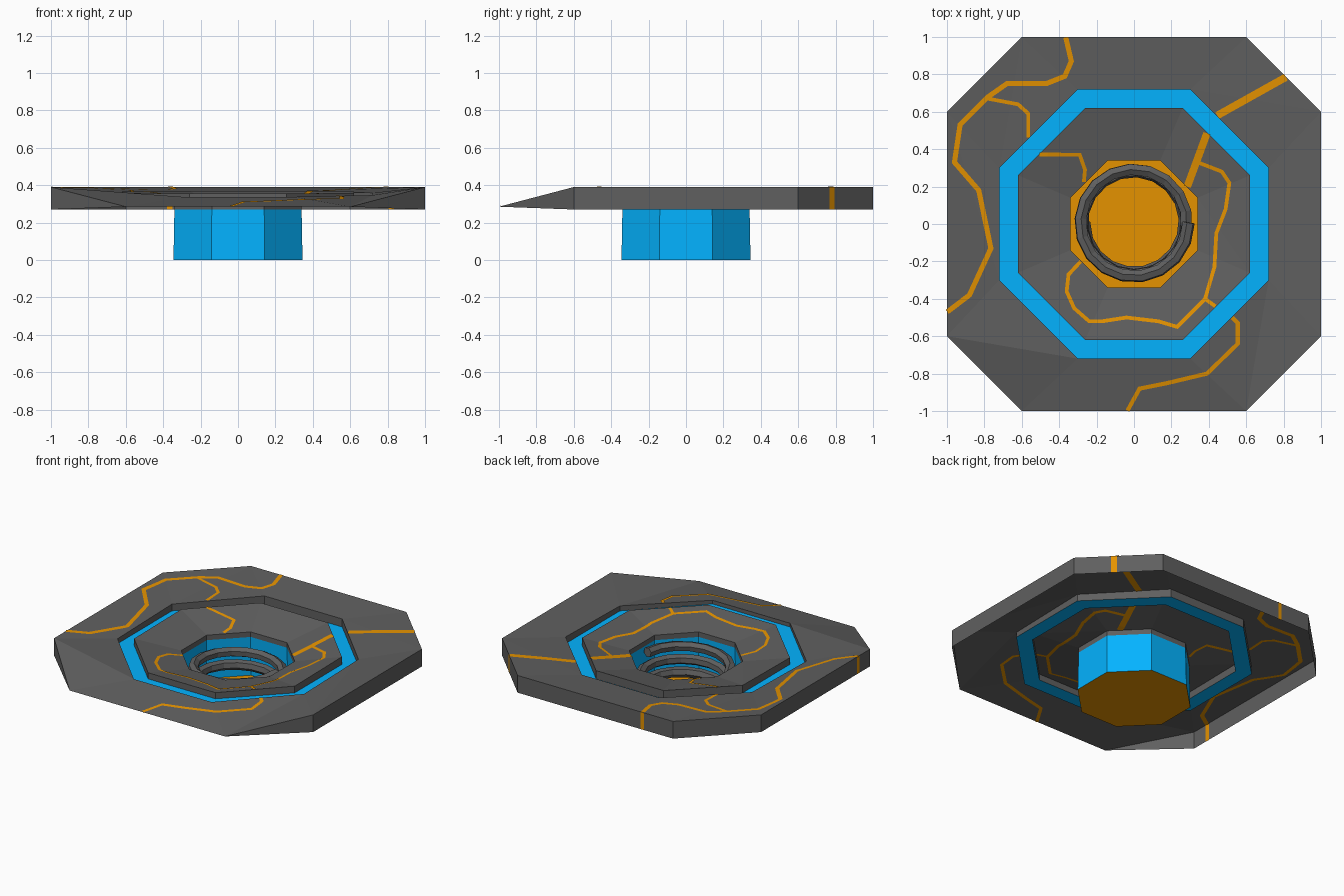
import bpy, math
from mathutils import Vector
from mathutils.bvhtree import BVHTree

if "Cube" in bpy.data.objects:
    bpy.data.objects.remove(bpy.data.objects["Cube"])


def material(name, rgb):
    m = bpy.data.materials.new(name)
    m.diffuse_color = (*rgb, 1)
    m.use_nodes = True
    m.node_tree.nodes["Principled BSDF"].inputs["Base Color"].default_value = m.diffuse_color
    return m


GREY = material("dark_grey", (0.115, 0.115, 0.115))
BLUE = material("blue", (0.001, 0.45, 1.0))
ORANGE = material("orange", (0.78, 0.29, 0.0))


def octagon(r, c, z, tilt=0.0):
    """Chamfered square: half size r, half edge length c, rising by tilt towards the back."""
    return [(x, y, z + tilt * y) for x, y in ((c, -r), (r, -c), (r, c), (c, r),
                                              (-c, r), (-r, c), (-r, -c), (-c, -r))]


def make(name, verts, faces, mat):
    me = bpy.data.meshes.new(name)
    me.from_pydata(verts, [], faces)
    me.materials.append(mat)
    ob = bpy.data.objects.new(name, me)
    bpy.context.collection.objects.link(ob)
    return ob


def loft(name, loops, mat):
    """Skin between successive octagon loops, split into triangles."""
    verts = [p for loop in loops for p in loop]
    faces = []
    for k in range(len(loops) - 1):
        for i in range(8):
            a, b = k * 8 + i, k * 8 + (i + 1) % 8
            faces += [(a, b, b + 8), (a, b + 8, a + 8)]
    # drop triangles where the wall tapers to nothing
    faces = [f for f in faces if len({verts[i] for i in f}) == 3]
    return make(name, verts, faces, mat)


# Outer plate: open shell with a thin sloping front edge
rim_bottom = octagon(1, 0.6, 0.27)
rim_top = octagon(1, 0.6, 0.39)
for i in (0, 7):
    rim_bottom[i] = rim_top[i] = (*rim_top[i][:2], 0.285)
FLOOR = 0.312
plate = loft("outer_plate", [rim_bottom, rim_top, octagon(0.72, 0.3, 0.353, 0.021),
                             octagon(0.72, 0.3, FLOOR)], GREY)

# Glowing groove floor
loft("groove_floor", [octagon(0.72, 0.3, FLOOR), octagon(0.62, 0.26, FLOOR)], BLUE)

# Inner panel sinking towards the well
panel = loft("inner_panel", [octagon(0.62, 0.26, FLOOR), octagon(0.62, 0.26, 0.362, 0.012),
                             octagon(0.34, 0.14, 0.305), octagon(0.34, 0.14, 0.27)], GREY)

# Central well
loft("well_wall", [octagon(0.345, 0.143, 0), octagon(0.34, 0.14, 0.27)], BLUE)
make("well_bottom", octagon(0.345, 0.143, 0.0), [tuple(range(8))], ORANGE)

# Coil inside the well
cu = bpy.data.curves.new("coil", "CURVE")
cu.dimensions = "3D"
cu.bevel_depth = 0.034
cu.bevel_resolution = 1
cu.use_fill_caps = True
N, TURNS = 45, 2.5
sp = cu.splines.new("POLY")
sp.points.add(N - 1)
for i, p in enumerate(sp.points):
    t = i / (N - 1)
    a = math.pi + t * TURNS * math.tau
    r = 0.268 + 0.024 * t
    p.co = (r * math.cos(a), r * math.sin(a) + 0.008, 0.04 + 0.215 * t, 1)
sp.use_smooth = False
cu.materials.append(GREY)
bpy.context.collection.objects.link(bpy.data.objects.new("coil", cu))


# Cracks: thin ribbons draped over the shells, showing on both sides
def tree_of(ob):
    return BVHTree.FromPolygons([v.co for v in ob.data.vertices],
                                [tuple(p.vertices) for p in ob.data.polygons])


def crack(name, pts, width, surface):
    tree = tree_of(surface)

    def height(x, y, old):
        hit = tree.ray_cast(Vector((x, y, 2)), Vector((0, 0, -1)))[0]
        return hit.z if hit else old

    pts = [Vector(p) for p in pts]
    path, sides = [], []
    for k, p in enumerate(pts):
        d0 = (p - pts[k - 1]).normalized() if k else (pts[1] - p).normalized()
        d1 = (pts[k + 1] - p).normalized() if k < len(pts) - 1 else d0
        t = (d0 + d1).normalized()
        sides.append(Vector((-t.y, t.x)) * width / 2 / max(0.6, t.dot(d0)))
    for k in range(len(pts) - 1):
        n = max(1, round((pts[k + 1] - pts[k]).length / 0.04))
        path += [(pts[k].lerp(pts[k + 1], j / n), sides[k].lerp(sides[k + 1], j / n))
                 for j in range(n)]
    path.append((pts[-1], sides[-1]))
    verts, faces = [], []
    for p, s in path:
        mid = height(p.x, p.y, 0.35)
        for q in (p + s, p - s):
            z = height(q.x, q.y, mid)
            if abs(z - mid) > 0.02:
                z = mid
            verts += [(q.x, q.y, z + 0.003), (q.x, q.y, z - 0.003)]
    for i in range(0, len(verts) - 4, 4):
        faces += [(i, i + 2, i + 6, i + 4), (i + 1, i + 5, i + 7, i + 3)]
    make(name, verts, faces, ORANGE)


crack("crack_left", [(-.365, .998), (-.335, .87), (-.37, .79), (-.47, .75), (-.68, .75),
                     (-.78, .68), (-.93, .53), (-.96, .33), (-.83, .18), (-.765, -.13),
                     (-.88, -.38), (-.998, -.47)], 0.027, plate)
crack("crack_left_branch", [(-.78, .67), (-.62, .64), (-.565, .59), (-.565, .462)], 0.02, plate)
crack("crack_back_right", [(.812, .785), (.445, .58)], 0.04, plate)
crack("crack_front", [(.525, -.5), (.555, -.53), (.555, -.64), (.39, -.8), (.18, -.85),
                      (.03, -.88), (-.035, -.998)], 0.022, plate)
crack("panel_crack_left", [(-.505, .372), (-.29, .37), (-.262, .29), (-.268, .225)], 0.02, panel)
crack("panel_crack_right", [(.39, .485), (.285, .2)], 0.04, panel)
crack("panel_crack_loop", [(.34, .33), (.47, .28), (.51, .22), (.49, .08), (.44, -.05),
                           (.43, -.23), (.38, -.4), (.23, -.55), (.13, -.52), (-.04, -.5),
                           (-.17, -.52), (-.24, -.52), (-.32, -.45), (-.36, -.36),
                           (-.35, -.27), (-.285, -.2)], 0.02, panel)
crack("panel_crack_link", [(.38, -.4), (.435, -.44)], 0.02, panel)


# Crack ends running down the outer walls
def wall_mark(name, x, y, dx, dy, width):
    n = Vector((dy, -dx)) * 0.001
    verts, faces = [], []
    for sgn in (1, -1):
        b = len(verts)
        for u, z in ((-.5, .27), (.5, .27), (.5, .39), (-.5, .39)):
            verts.append((x + dx * u * width + n.x * sgn, y + dy * u * width + n.y * sgn, z))
        faces.append((b, b + 1, b + 2, b + 3) if sgn > 0 else (b + 3, b + 2, b + 1, b))
    make(name, verts, faces, ORANGE)


h = math.sqrt(0.5)
wall_mark("wall_mark_back", -.365, 1, 1, 0, 0.027)
wall_mark("wall_mark_left", -1, -.47, 0, 1, 0.03)
wall_mark("wall_mark_corner", .82, .78, -h, h, 0.04)
